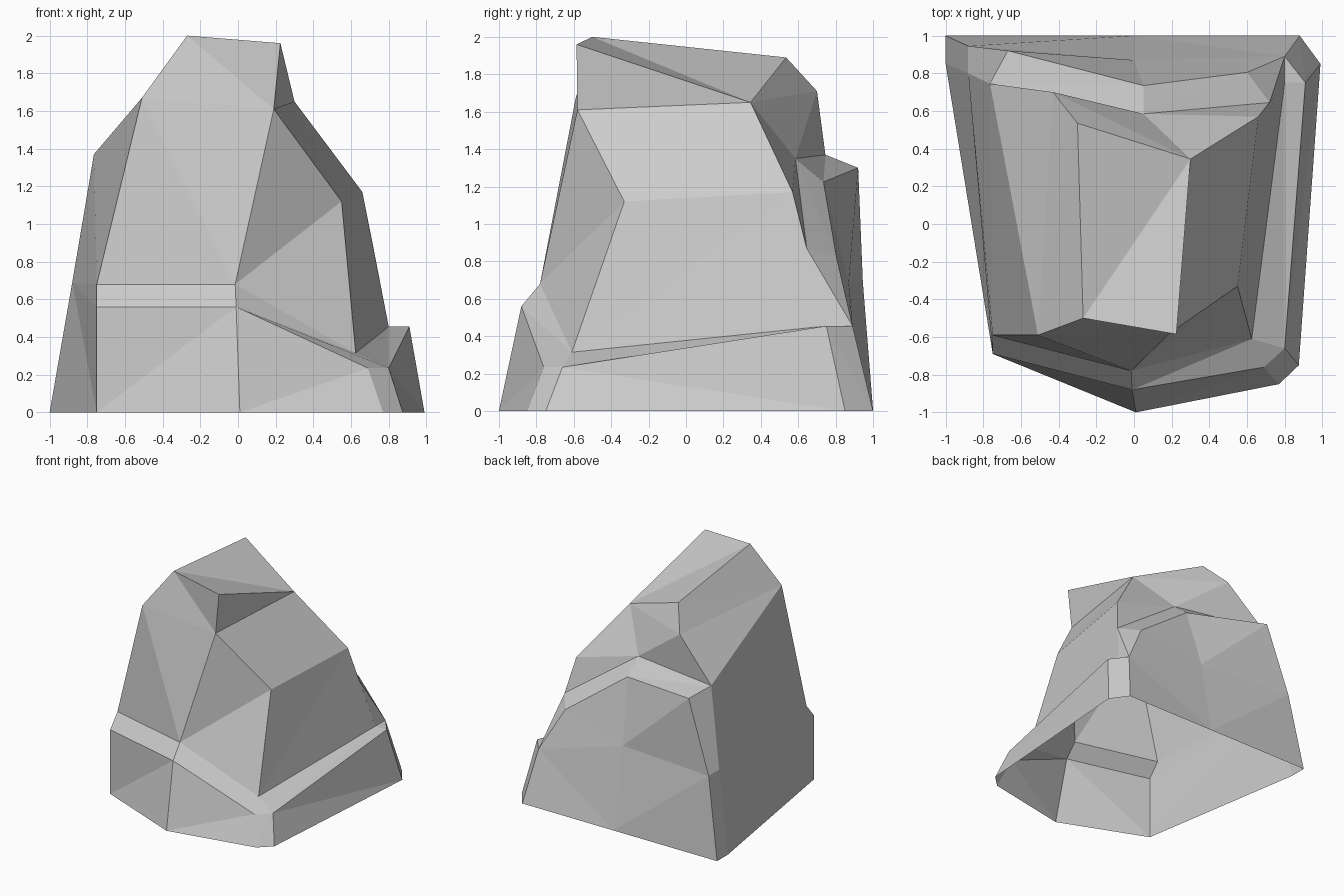
import bpy
import bmesh

default_cube = bpy.data.objects.get("Cube")
if default_cube:
    bpy.data.objects.remove(default_cube, do_unlink=True)

bm = bmesh.new()


def points(*coords):
    """Add a run of points along the rock."""
    return [bm.verts.new(co) for co in coords]


def facet(*corners):
    bm.faces.new(corners)


def fan(centre, *rim_points):
    """Triangles from one corner to each pair of neighbouring rim points."""
    for first, second in zip(rim_points, rim_points[1:]):
        facet(centre, first, second)


def strip(lower, upper):
    """Band of triangles between two runs of points of equal length."""
    for i in range(len(lower) - 1):
        facet(lower[i], lower[i + 1], upper[i + 1])
        facet(lower[i], upper[i + 1], upper[i])


# Ground outline, counter-clockwise from the front corner at -x
foot = points((-.75, -.69, 0), (.01, -1, 0), (.77, -.85, 0), (.875, -.75, 0),
              (.99, .85, 0), (.88, 1, 0), (-1, 1, 0), (-1, .85, 0))
foot_middle, back_bulge = points((0, 1, 0), (0, .87, .69))

# Top of the skirt, matching the ground outline point by point
rim = points((-.75, -.69, .56), (-.01, -.88, .56), (.69, -.76, .235), (.8, -.66, .235),
             (.91, .75, .455), (.8, .89, .455), (-.88, .945, .69), (-.88, .8, .69))
rim_start, rim_front, rim_near, rim_side, rim_far, rim_back, corner_back, corner_side = rim

# Inner edge of the front and side ledge
step_start, step_front, step_side, step_far = step = points(
    (-.75, -.59, .68), (-.015, -.78, .68), (.625, -.61, .315), (.8, .75, .455))

# Inner and outer edges of the ledge across the back
back_inner = points((-.765, .745, 1.37), (.05, .585, 1.35), (.72, .645, .87)) + [step_far]
back_outer = points((-.67, .92, 1.3), (.05, .735, 1.225), (.6, .805, .82)) + [rim_back]
shoulder, saddle, back_drop = back_inner[:3]

# Main corners of the upper mass
brow, peak, peak_side, notch = points(
    (-.51, -.59, 1.67), (-.27, -.5, 2), (.225, -.585, 1.96), (.19, -.58, 1.61))
hip, hip_back, crest = points((.55, -.33, 1.12), (.66, .57, 1.17), (.3, .345, 1.65))
ridge, ridge_back = points((-.3, .535, 1.89), (-.43, .7, 1.71))

# Skirt around the front, side and chamfered back corners
strip(foot[:4], rim[:4])
strip(rim[3:6], foot[3:6])
strip(rim[6:], foot[6:])
facet(corner_back, corner_side, shoulder, back_outer[0])

# Ledges
facet(rim_start, rim_front, step_front, step_start)
facet(rim_front, step_side, step_front)
facet(rim_front, rim_near, rim_side, step_side)
fan(step_far, step_side, rim_side, rim_far, rim_back)
strip(back_inner, back_outer)

# Back wall
fan(back_bulge, foot_middle, *reversed(back_outer), corner_back, foot_middle)
facet(rim_back, foot_middle, foot[5])
facet(corner_back, foot[6], foot_middle)

# Wall on the -x side
fan(corner_side, foot[7], foot[0], rim_start, step_start, shoulder)

# Front face and the slope behind the brow
fan(brow, step_start, step_front, notch, peak, ridge, ridge_back, shoulder, step_start)
facet(peak, notch, peak_side)

# Wall on the +x side
fan(hip, notch, step_front, step_side, hip_back, crest, notch)
fan(hip_back, step_side, step_far, back_drop, saddle, crest)

# Crown and upper back
fan(crest, notch, peak_side, peak, ridge, ridge_back, saddle)
facet(ridge_back, saddle, shoulder)

bmesh.ops.recalc_face_normals(bm, faces=bm.faces[:])
mesh = bpy.data.meshes.new("rock")
bm.to_mesh(mesh)
bm.free()

# Stone colour
stone = bpy.data.materials.new("stone_grey")
stone.use_nodes = True
grey = (.6, .6, .6, 1)
stone.diffuse_color = grey
for node in stone.node_tree.nodes:
    if node.type == "BSDF_PRINCIPLED":
        node.inputs["Base Color"].default_value = grey
mesh.materials.append(stone)

rock = bpy.data.objects.new("rock", mesh)
bpy.context.collection.objects.link(rock)
